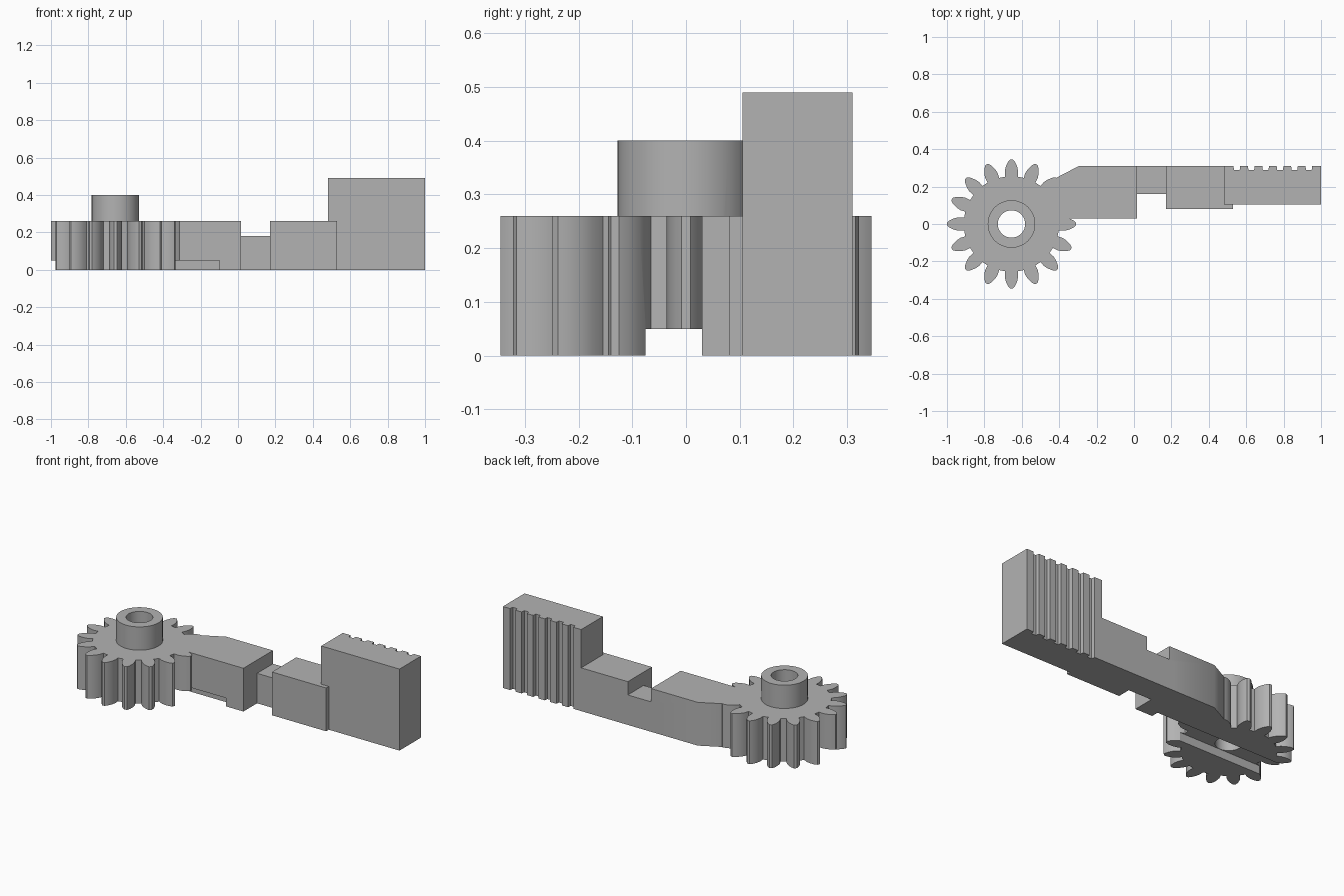
import bpy, bmesh, math

cube = bpy.data.objects.get("Cube")
if cube:
    bpy.data.objects.remove(cube, do_unlink=True)

grey = bpy.data.materials.new("plain grey")
grey.use_nodes = True
colour = (0.45, 0.45, 0.45, 1)
grey.diffuse_color = colour
grey.node_tree.nodes["Principled BSDF"].inputs["Base Color"].default_value = colour


def prism(name, outline, z0, z1):
    """Extrude a counter-clockwise outline from z0 to z1."""
    bm = bmesh.new()
    base = bm.faces.new([bm.verts.new((x, y, z0)) for x, y in outline])
    top = bmesh.ops.extrude_face_region(bm, geom=[base])["geom"]
    bmesh.ops.translate(bm, vec=(0, 0, z1 - z0),
                        verts=[v for v in top if isinstance(v, bmesh.types.BMVert)])
    bmesh.ops.recalc_face_normals(bm, faces=bm.faces)
    mesh = bpy.data.meshes.new(name)
    bm.to_mesh(mesh)
    bm.free()
    mesh.materials.append(grey)
    obj = bpy.data.objects.new(name, mesh)
    bpy.context.collection.objects.link(obj)
    return obj


def box(name, x0, x1, y0, y1, z0, z1):
    return prism(name, [(x0, y0), (x1, y0), (x1, y1), (x0, y1)], z0, z1)


def circle(radius, count=64):
    steps = [2 * math.pi * i / count for i in range(count)]
    return [(CX + radius * math.cos(a), radius * math.sin(a)) for a in steps]


def combine(obj, other, operation):
    """Boolean one part into another and remove the spent part."""
    mod = obj.modifiers.new(operation, 'BOOLEAN')
    mod.operation, mod.object, mod.solver = operation, other, 'EXACT'
    other.hide_render = True
    bpy.context.view_layer.objects.active = obj
    bpy.ops.object.modifier_apply(modifier=mod.name)
    bpy.data.objects.remove(other, do_unlink=True)


CX = -0.655
HEIGHT = 0.26
BACK = 0.31
TEETH = 16

# Gear with rounded teeth
flank = [(0.253, 0.034), (0.28, 0.036), (0.305, 0.031), (0.33, 0.02), (0.345, 0.008)]
tooth = [(r, -w) for r, w in flank] + [(r, w) for r, w in reversed(flank)]
outline = []
for i in range(TEETH):
    a = 2 * math.pi * i / TEETH
    c, s = math.cos(a), math.sin(a)
    outline += [(CX + r * c - w * s, r * s + w * c) for r, w in tooth]
body = prism("chuck_key", outline, 0, HEIGHT)

# Arm, narrow neck and shoulder
arm = [(-0.55, 0.03), (0.015, 0.03), (0.015, BACK), (-0.295, BACK), (-0.41, 0.25), (-0.55, 0.1)]
combine(body, prism("arm", arm, 0, HEIGHT), 'UNION')
combine(body, box("neck", -0.02, 0.2, 0.16, BACK, 0, 0.18), 'UNION')
combine(body, box("shoulder", 0.17, 0.53, 0.08, BACK, 0, HEIGHT), 'UNION')

# Tall block with a grooved back
block = [(0.48, 0.105), (1, 0.105), (1, BACK)]
for i in reversed(range(6)):
    x = 0.55 + 0.077 * i
    block += [(x + 0.018, BACK), (x + 0.015, 0.288), (x - 0.015, 0.288), (x - 0.018, BACK)]
block.append((0.48, BACK))
tall_block = prism("grooved_block", block, 0, 0.49)
for i in range(6):
    x = 0.55 + 0.077 * i
    combine(body, box("groove", x - 0.016, x + 0.016, 0.288, 0.4, -0.1, 0.6), 'DIFFERENCE')
combine(body, tall_block, 'UNION')

# Hub, bore and the slot underneath
combine(body, prism("hub", circle(0.127), 0.1, 0.4), 'UNION')
combine(body, prism("bore", circle(0.073), -0.1, 0.5), 'DIFFERENCE')
combine(body, box("slot", -1.1, -0.1, -0.075, 0.075, -0.1, 0.05), 'DIFFERENCE')

# Smooth the round walls, keep the edges crisp
bpy.ops.object.select_all(action='DESELECT')
body.select_set(True)
bpy.context.view_layer.objects.active = body
bpy.ops.object.shade_smooth_by_angle(angle=math.radians(30))
